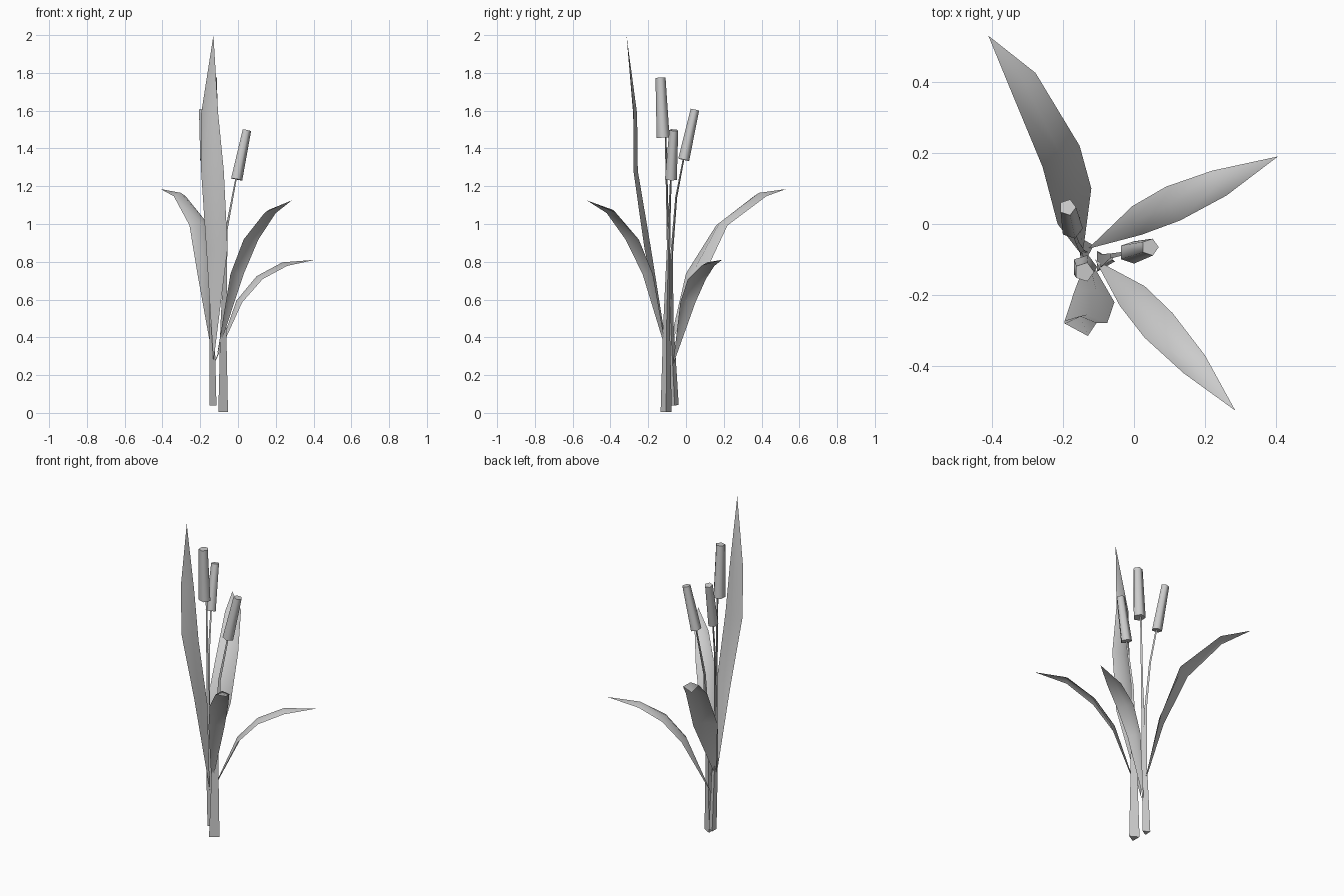
import bpy
import bmesh
import math
from mathutils import Vector

cube = bpy.data.objects.get("Cube")
if cube:
    bpy.data.objects.remove(cube)

grey = bpy.data.materials.new("plain grey")
grey.use_nodes = True
COLOUR = (0.6, 0.6, 0.6, 1)
grey.diffuse_color = COLOUR
grey.node_tree.nodes["Principled BSDF"].inputs["Base Color"].default_value = COLOUR


def finish(name, bm):
    """Turn a bmesh into a smooth-shaded object with the shared material."""
    mesh = bpy.data.meshes.new(name)
    bm.to_mesh(mesh)
    bm.free()
    mesh.materials.append(grey)
    obj = bpy.data.objects.new(name, mesh)
    bpy.context.collection.objects.link(obj)
    bpy.ops.object.select_all(action="DESELECT")
    obj.select_set(True)
    bpy.context.view_layer.objects.active = obj
    bpy.ops.object.shade_smooth_by_angle(angle=math.radians(75))


def tube(name, path, sides):
    """Sweep a polygon along (x, y, z, radius) points and cap both ends."""
    bm = bmesh.new()
    points = [Vector(p[:3]) for p in path]
    rings = []
    for i, centre in enumerate(points):
        along = points[min(i + 1, len(points) - 1)] - points[max(i - 1, 0)]
        turn = Vector((0, 0, 1)).rotation_difference(along)
        ring = []
        for k in range(sides):
            a = math.tau * k / sides
            offset = Vector((math.cos(a), math.sin(a), 0)) * path[i][3]
            ring.append(bm.verts.new(centre + turn @ offset))
        rings.append(ring)
    for low, high in zip(rings, rings[1:]):
        for k in range(sides):
            n = (k + 1) % sides
            bm.faces.new((low[k], low[n], high[n], high[k]))
    bm.faces.new(rings[0][::-1])
    bm.faces.new(rings[-1])
    finish(name, bm)


def leaf(name, base, rows, tip, rise=0.02):
    """Thin arched blade: each row is (edge x, y, other edge x, y, height)."""
    bm = bmesh.new()
    edges = [(Vector((ax, ay, z)), Vector((bx, by, z))) for ax, ay, bx, by, z in rows]
    mids = [Vector(base)] + [(a + b) / 2 for a, b in edges] + [Vector(tip)]
    start, end = bm.verts.new(base), bm.verts.new(tip)
    strips = []
    for i, (a, b) in enumerate(edges, 1):
        # The middle rib stands above the line between both edges
        up = (mids[i + 1] - mids[i - 1]).cross(b - a).normalized()
        strips.append([bm.verts.new(p) for p in (a, mids[i] + up * rise, b)])
    for s in (0, 1):
        bm.faces.new((start, strips[0][s + 1], strips[0][s]))
        for low, high in zip(strips, strips[1:]):
            bm.faces.new((low[s], low[s + 1], high[s + 1], high[s]))
        bm.faces.new((strips[-1][s], strips[-1][s + 1], end))
    finish(name, bm)


# Three-sided stems, thick at the foot and thin under the seed heads
tube("left_stem", [(-0.087, -0.105, 0.005, 0.034), (-0.083, -0.103, 0.45, 0.021),
                   (-0.063, -0.09, 0.97, 0.008), (-0.01, -0.08, 1.25, 0.005)], 3)
tube("middle_stem", [(-0.139, -0.06, 0.04, 0.025), (-0.142, -0.08, 0.45, 0.018),
                     (-0.14, -0.097, 1.0, 0.007), (-0.14, -0.108, 1.47, 0.005)], 3)
tube("right_stem", [(-0.142, -0.08, 0.45, 0.015), (-0.147, -0.075, 0.85, 0.008),
                    (-0.16, -0.052, 1.14, 0.006), (-0.175, -0.012, 1.35, 0.005)], 3)

# Tapered five-sided seed heads
tube("left_head", [(-0.01, -0.08, 1.237, 0.033), (0.045, -0.065, 1.497, 0.025)], 5)
tube("middle_head", [(-0.14, -0.121, 1.457, 0.036), (-0.14, -0.135, 1.775, 0.028)], 5)
tube("right_head", [(-0.175, -0.012, 1.34, 0.031), (-0.187, 0.047, 1.605, 0.024)], 5)

# Long pointed leaves
leaf("tall_front_leaf", (-0.13, -0.09, 0.27),
     [(-0.168, -0.19, -0.055, -0.22, 0.87),
      (-0.195, -0.272, -0.075, -0.278, 1.28),
      (-0.195, -0.28, -0.105, -0.278, 1.585)], (-0.13, -0.315, 2.0))
leaf("back_leaf", (-0.145, -0.09, 0.35),
     [(-0.12, 0.1, -0.215, 0.0, 0.738),
      (-0.153, 0.22, -0.257, 0.16, 0.993),
      (-0.277, 0.425, -0.34, 0.36, 1.147)], (-0.41, 0.53, 1.185))
leaf("left_leaf", (-0.13, -0.07, 0.25),
     [(0.022, -0.03, -0.005, 0.05, 0.585),
      (0.13, 0.01, 0.09, 0.105, 0.708),
      (0.26, 0.08, 0.22, 0.15, 0.778)], (0.405, 0.19, 0.81))
leaf("front_leaf", (-0.11, -0.1, 0.31),
     [(-0.04, -0.23, 0.03, -0.175, 0.735),
      (0.03, -0.32, 0.108, -0.25, 0.918),
      (0.14, -0.42, 0.2, -0.37, 1.058)], (0.285, -0.525, 1.125))
